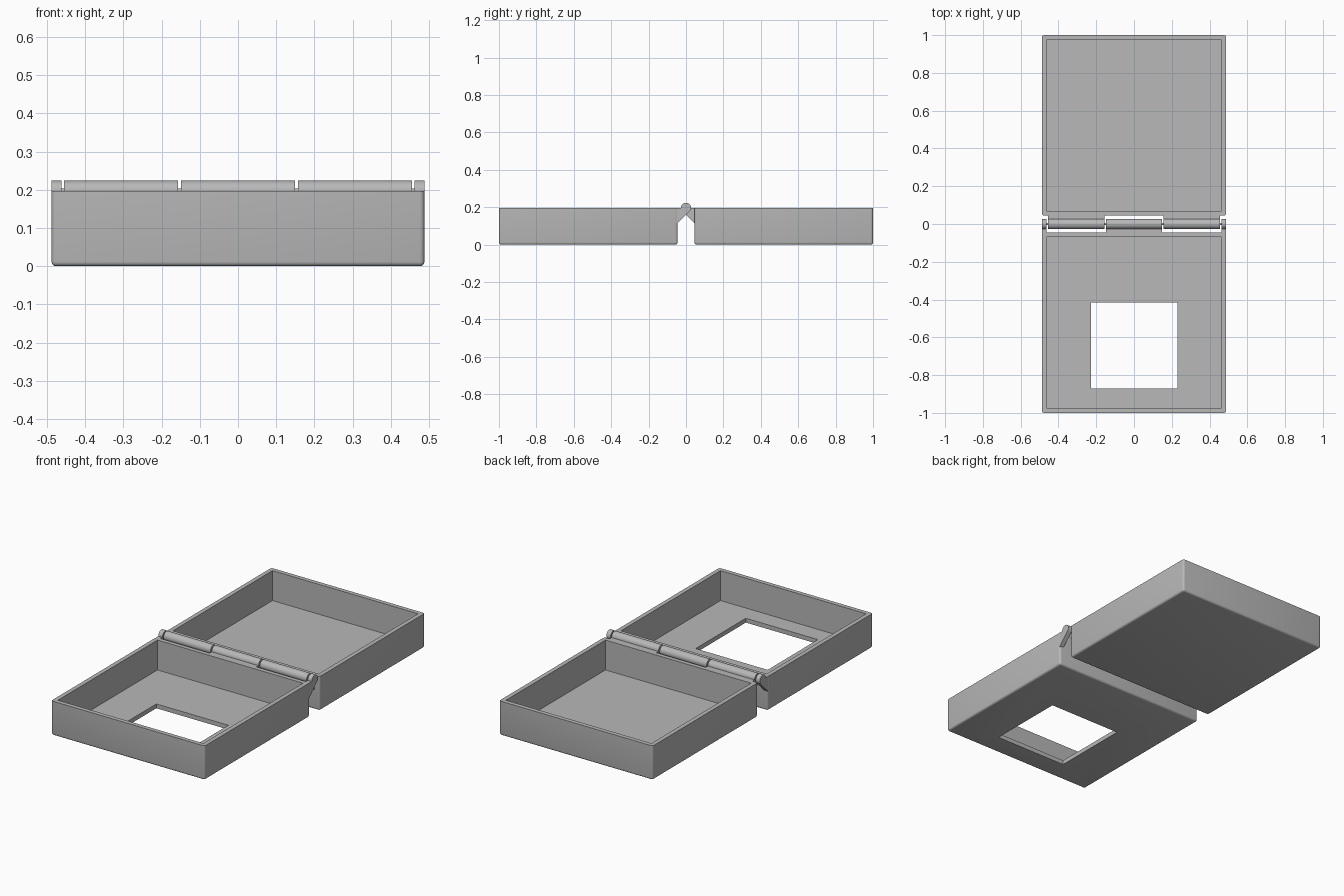
import bpy, bmesh, math

if "Cube" in bpy.data.objects:
    bpy.data.objects.remove(bpy.data.objects["Cube"])

HALF_W, TOP, WALL = 0.488, 0.197, 0.025      # tray half width, height, wall thickness
INNER, OUTER = 0.045, 1.0                    # tray extent away from the hinge
RADIUS = 0.027                               # hinge barrel radius

grey = bpy.data.materials.new("plain grey")
grey.use_nodes = True
colour = (0.48, 0.48, 0.48, 1)
grey.diffuse_color = colour
grey.node_tree.nodes["Principled BSDF"].inputs["Base Color"].default_value = colour


def add_object(name, bm):
    bmesh.ops.recalc_face_normals(bm, faces=bm.faces)
    mesh = bpy.data.meshes.new(name)
    bm.to_mesh(mesh)
    bm.free()
    mesh.materials.append(grey)
    obj = bpy.data.objects.new(name, mesh)
    bpy.context.collection.objects.link(obj)
    return obj


def box(low, high):
    bm = bmesh.new()
    bmesh.ops.create_cube(bm, size=1)
    for v in bm.verts:
        v.co = [h if c > 0 else l for c, l, h in zip(v.co, low, high)]
    return bm


def cut(obj, name, low, high):
    cutter = add_object(name, box(low, high))
    cutter.hide_render = True
    cutter.hide_set(True)
    cutter.display_type = 'WIRE'
    mod = obj.modifiers.new(name, 'BOOLEAN')
    mod.operation = 'DIFFERENCE'
    mod.solver = 'EXACT'
    mod.object = cutter


def smooth(obj):
    bpy.ops.object.select_all(action='DESELECT')
    obj.select_set(True)
    bpy.context.view_layer.objects.active = obj
    bpy.ops.object.shade_smooth_by_angle(angle=math.radians(35))


def tray(name, side):
    # Rounded shell with sharp rim, hollowed from above
    near, far = sorted((side * INNER, side * OUTER))
    bm = box((-HALF_W, near, 0), (HALF_W, far, TOP))
    edges = [e for e in bm.edges if min(v.co.z for v in e.verts) < TOP / 2]
    bmesh.ops.bevel(bm, geom=edges, offset=0.012, segments=4, profile=0.5, affect='EDGES')
    obj = add_object(name, bm)
    smooth(obj)
    cut(obj, name + "_cavity", (WALL - HALF_W, near + WALL, WALL),
        (HALF_W - WALL, far - WALL, TOP + 0.1))
    return obj


def knuckle(name, x0, x1, side):
    # Barrel with a flat top web and a 45 degree underside running into one tray
    root = INNER + 0.005
    drop = RADIUS * math.sqrt(2) + root
    profile = [(root, TOP - drop), (root, TOP)]
    for i in range(25):
        a = math.radians(225 * i / 24)
        profile.append((RADIUS * math.cos(a), TOP + RADIUS * math.sin(a)))
    bm = bmesh.new()
    face = bm.faces.new([bm.verts.new((x0, side * y, z)) for y, z in profile])
    ext = bmesh.ops.extrude_face_region(bm, geom=[face])["geom"]
    for v in ext:
        if isinstance(v, bmesh.types.BMVert):
            v.co.x = x1
    smooth(add_object(name, bm))


# Trays, the front one with a square window in its floor
tray("back_tray", 1)
front = tray("front_tray", -1)
cut(front, "window_cutter", (-0.228, -0.872, -0.1), (0.23, -0.416, 0.1))

# Hinge knuckles, alternating between the trays
knuckle("middle_knuckle", -0.149, 0.149, -1)
for s, label in ((1, "left"), (-1, "right")):
    knuckle(label + "_knuckle", s * 0.157, s * 0.455, 1)
    knuckle(label + "_end_knuckle", s * 0.462, s * HALF_W, -1)

# Hinge pin
bpy.ops.mesh.primitive_cylinder_add(vertices=16, radius=0.006, depth=2 * HALF_W - 0.02,
                                    location=(0, 0, TOP), rotation=(0, math.pi / 2, 0))
pin = bpy.context.object
pin.name = "hinge_pin"
pin.data.materials.append(grey)
smooth(pin)
